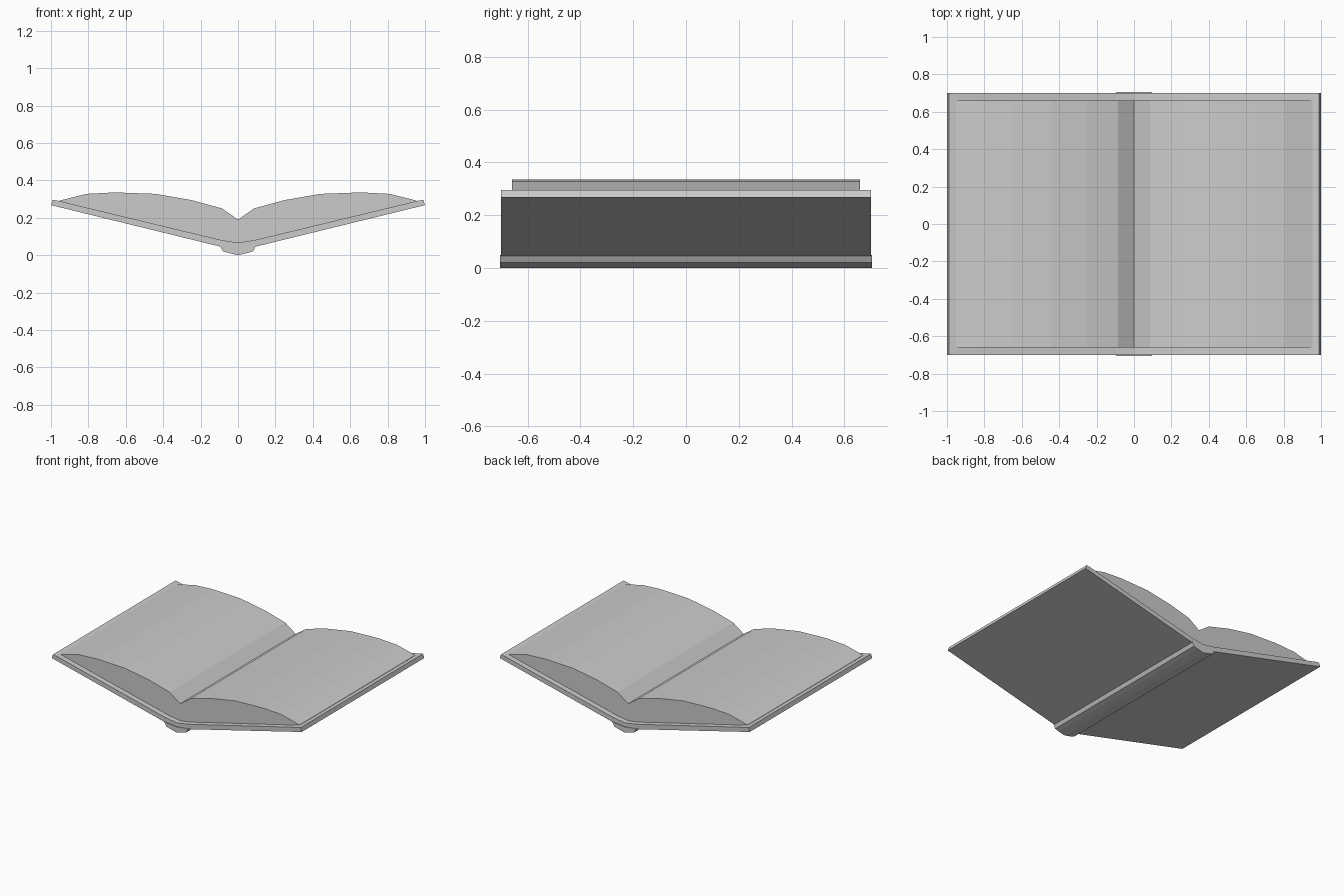
import bpy, bmesh

if "Cube" in bpy.data.objects:
    bpy.data.objects.remove(bpy.data.objects["Cube"])


def extrude_profile(name, half, depth):
    """Mirror a right-half xz outline (centre top to centre bottom) and extrude it along y."""
    left = [(-x, z) for x, z in reversed(half) if x > 0]
    outline = half + left
    bm = bmesh.new()
    face = bm.faces.new([bm.verts.new((x, -depth, z)) for x, z in outline])
    ext = bmesh.ops.extrude_face_region(bm, geom=[face])
    new_verts = [g for g in ext["geom"] if isinstance(g, bmesh.types.BMVert)]
    bmesh.ops.translate(bm, verts=new_verts, vec=(0, 2 * depth, 0))
    bmesh.ops.recalc_face_normals(bm, faces=bm.faces[:])
    # split the concave end caps cleanly
    bmesh.ops.triangulate(bm, faces=[f for f in bm.faces if len(f.verts) > 4])
    mesh = bpy.data.meshes.new(name)
    bm.to_mesh(mesh)
    bm.free()
    obj = bpy.data.objects.new(name, mesh)
    bpy.context.collection.objects.link(obj)
    return obj


# Hard cover: two boards joined by a shallow V
extrude_profile("cover", [
    (0, 0.067), (0.09, 0.081), (0.96, 0.291), (0.99, 0.296),
    (1.0, 0.268), (0.09, 0.045), (0, 0.03)], 0.70)

# Spine strip under the fold, slightly longer than the cover
extrude_profile("spine", [
    (0, 0.04), (0.095, 0.05), (0.09, 0.04), (0.08, 0.021),
    (0.05, 0.012), (0, 0.0)], 0.705)

# Page block: two curved stacks meeting at the gutter
extrude_profile("pages", [
    (0, 0.19), (0.085, 0.25), (0.25, 0.295), (0.44, 0.328),
    (0.66, 0.336), (0.81, 0.328), (0.955, 0.292),
    (0.955, 0.288), (0.09, 0.079), (0, 0.065)], 0.66)
